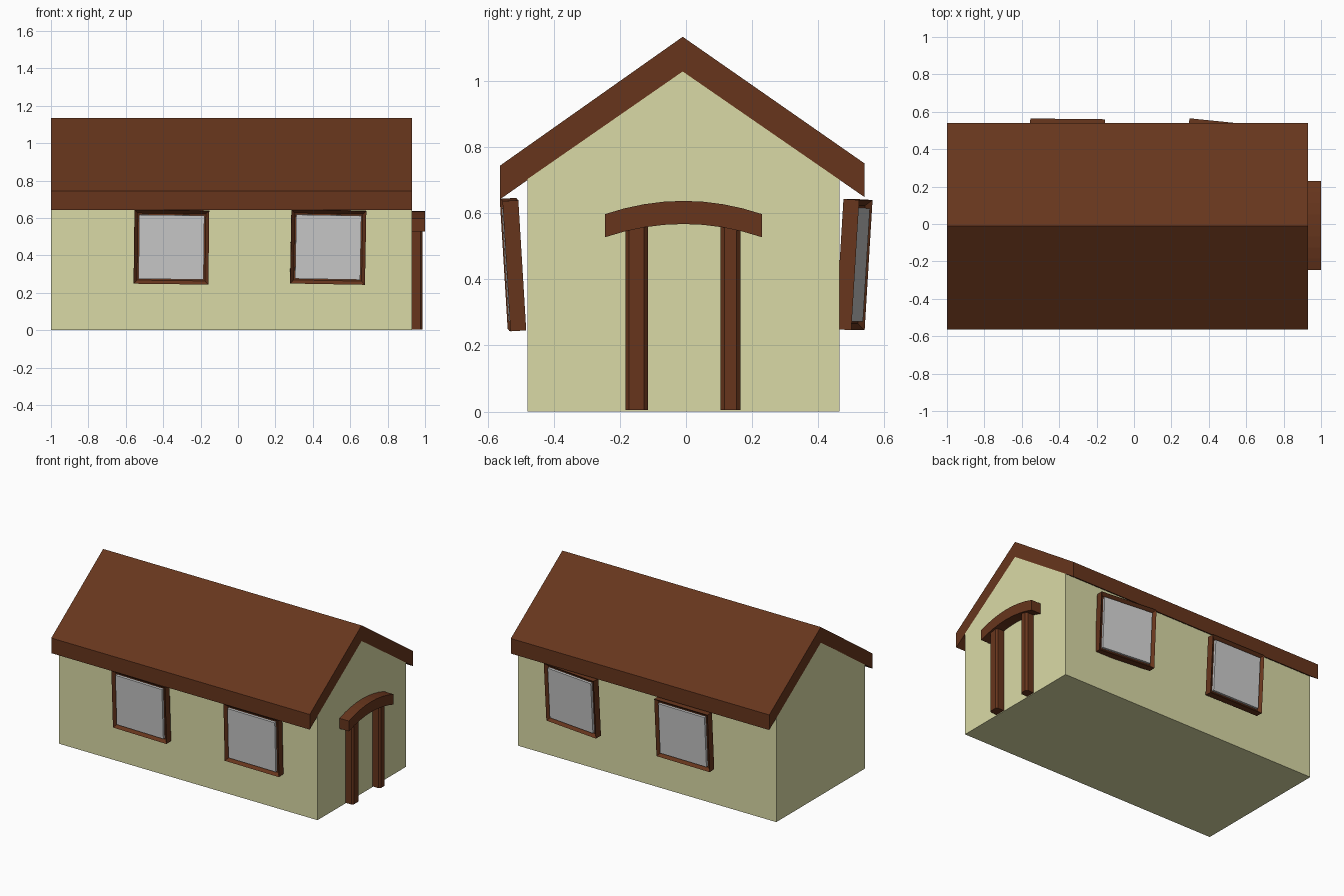
import bpy, bmesh
from math import radians
from mathutils import Matrix, Vector

if "Cube" in bpy.data.objects:
    bpy.data.objects.remove(bpy.data.objects["Cube"])


def material(name, rgb):
    m = bpy.data.materials.new(name)
    m.diffuse_color = (*rgb, 1)
    m.use_nodes = True
    m.node_tree.nodes["Principled BSDF"].inputs["Base Color"].default_value = m.diffuse_color
    return m


WALL = material("wall_paint", (0.70, 0.70, 0.38))
WOOD = material("dark_wood", (0.135, 0.036, 0.012))


def finish(name, bm, mat=None):
    bmesh.ops.recalc_face_normals(bm, faces=bm.faces)
    me = bpy.data.meshes.new(name)
    bm.to_mesh(me)
    bm.free()
    ob = bpy.data.objects.new(name, me)
    bpy.context.collection.objects.link(ob)
    if mat:
        me.materials.append(mat)
    return ob


def extrude_x(name, profile, x0, x1, mat):
    """Prism from a (y, z) outline running along x."""
    bm = bmesh.new()
    face = bm.faces.new([bm.verts.new((x0, y, z)) for y, z in profile])
    ext = bmesh.ops.extrude_face_region(bm, geom=[face])["geom"]
    bmesh.ops.translate(bm, vec=(x1 - x0, 0, 0),
                        verts=[v for v in ext if isinstance(v, bmesh.types.BMVert)])
    return finish(name, bm, mat)


def box(size, center=(0, 0, 0)):
    bm = bmesh.new()
    bmesh.ops.create_cube(bm, size=1, matrix=Matrix.Translation(center) @ Matrix.Diagonal((*size, 1)))
    return bm


# House body and gabled roof
X0, X1 = -1.0, 0.93
extrude_x("walls", [(-0.48, 0), (0.465, 0), (0.465, 0.702), (-0.01, 1.03), (-0.48, 0.704)],
          X0, X1, WALL)
extrude_x("roof", [(-0.563, 0.745), (-0.01, 1.135), (0.54, 0.752),
                   (0.54, 0.65), (-0.01, 1.03), (-0.563, 0.643)], X0, X1, WOOD)

# Windows: shallow frame with a pane set in its front, each hung slightly crooked
W, H, D, RIM, SINK = 0.40, 0.395, 0.048, 0.026, 0.004


def window(name, loc, rot):
    bm = box((W, D, H))
    bm.faces.ensure_lookup_table()
    front = min(bm.faces, key=lambda f: f.calc_center_median().y)
    bmesh.ops.inset_region(bm, faces=[front], thickness=RIM, depth=0)
    bmesh.ops.translate(bm, verts=front.verts[:], vec=(0, 0.02, 0))
    frame = finish(name + "_frame", bm, WOOD)
    pane = finish(name + "_pane", box((W - 2 * RIM, 0.016, H - 2 * RIM),
                                      (0, -D / 2 + SINK + 0.008, 0)))
    for ob in (frame, pane):
        ob.location = loc
        ob.rotation_euler = [radians(a) for a in rot]


window("front_left_window", (-0.356, -0.524, 0.445), (3.5, 0.7, 0))
window("front_right_window", (0.482, -0.524, 0.445), (3.5, 1.0, 1.2))
window("back_left_window", (-0.355, 0.526, 0.445), (3.5, 0, 179.4))
window("back_right_window", (0.492, 0.509, 0.445), (3.5, 0, 174.2))

# Door posts with chamfered front corners
for side, y0, y1 in (("left", -0.184, -0.115), ("right", 0.105, 0.165)):
    bm = bmesh.new()
    c = 0.012
    plan = [(X1 - 0.01, y0), (0.975, y0), (0.987, y0 + c),
            (0.987, y1 - c), (0.975, y1), (X1 - 0.01, y1)]
    face = bm.faces.new([bm.verts.new((x, y, 0.005)) for x, y in plan])
    ext = bmesh.ops.extrude_face_region(bm, geom=[face])["geom"]
    bmesh.ops.translate(bm, vec=(0, 0, 0.57),
                        verts=[v for v in ext if isinstance(v, bmesh.types.BMVert)])
    finish(side + "_door_post", bm, WOOD)

# Curved lintel over the door
N = 8
ts = [2 * i / N - 1 for i in range(N + 1)]
ys = [-0.0075 + 0.2375 * t for t in ts]
top = [(y, 0.638 - 0.04 * t * t) for y, t in zip(ys, ts)]
bottom = [(y, z - 0.07) for y, z in top]
extrude_x("door_lintel", top + bottom[::-1], X1 - 0.01, 1.0, WOOD)
